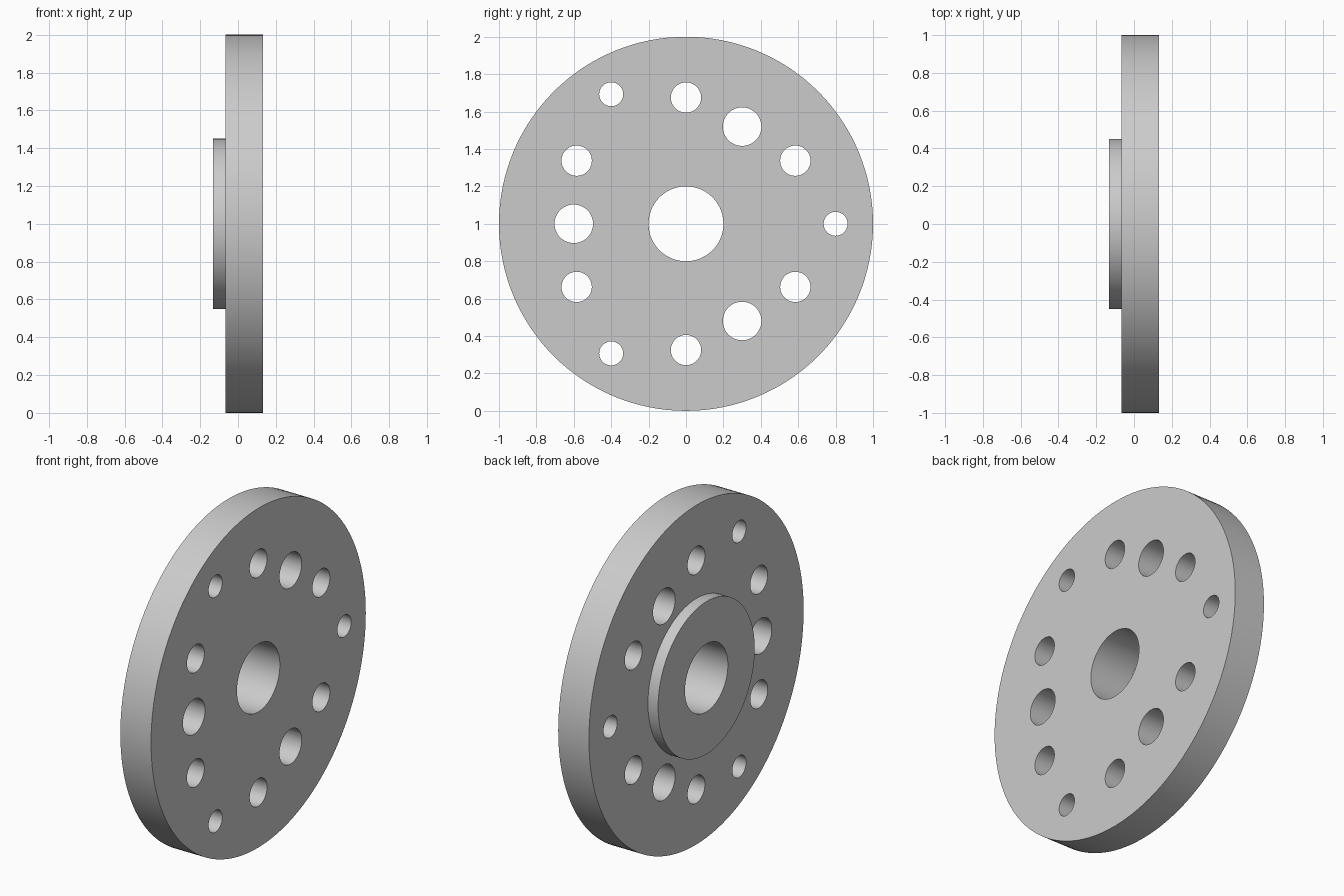
import bpy, bmesh
from math import radians, cos, sin, tau
from mathutils import Matrix, Vector

cube = bpy.data.objects.get("Cube")
if cube:
    bpy.data.objects.remove(cube, do_unlink=True)

# Main sizes: the wheel axis runs along x at height 1
X_BOSS, X_STEP, X_FACE = -0.133, -0.067, 0.133
R_BORE, R_BOSS, R_RIM = 0.2, 0.45, 1.0
CENTRE = Vector((0, 0, 1))

grey = bpy.data.materials.new("light_grey")
grey.use_nodes = True
colour = (0.6, 0.6, 0.6, 1)
grey.diffuse_color = colour
grey.node_tree.nodes["Principled BSDF"].inputs["Base Color"].default_value = colour


def make_object(name, bm):
    bmesh.ops.recalc_face_normals(bm, faces=bm.faces)
    mesh = bpy.data.meshes.new(name)
    bm.to_mesh(mesh)
    bm.free()
    mesh.materials.append(grey)
    obj = bpy.data.objects.new(name, mesh)
    bpy.context.collection.objects.link(obj)
    return obj


# Disc with raised boss and centre bore, turned from one profile
profile = [(X_BOSS, R_BORE), (X_BOSS, R_BOSS), (X_STEP, R_BOSS),
           (X_STEP, R_RIM), (X_FACE, R_RIM), (X_FACE, R_BORE)]
bm = bmesh.new()
ring = [bm.verts.new(CENTRE + Vector((x, 0, r))) for x, r in profile]
edges = [bm.edges.new((ring[i - 1], ring[i])) for i in range(len(ring))]
bmesh.ops.spin(bm, geom=ring + edges, cent=CENTRE, axis=(1, 0, 0),
               angle=tau, steps=128, use_merge=True)
bmesh.ops.remove_doubles(bm, verts=bm.verts, dist=1e-5)
disc = make_object("drilled_disc", bm)

# Drilled holes: (circle radius, hole radius, first angle, count)
patterns = [(0.6, 0.103, 60, 3), (0.675, 0.081, 30, 6), (0.8, 0.064, 0, 3)]
bm = bmesh.new()
for circle, hole, start, count in patterns:
    for i in range(count):
        a = radians(start) + tau * i / count
        place = Matrix.Translation(CENTRE + Vector((0, cos(a), sin(a))) * circle)
        bmesh.ops.create_cone(bm, cap_ends=True, segments=48, radius1=hole,
                              radius2=hole, depth=1,
                              matrix=place @ Matrix.Rotation(tau / 4, 4, "Y"))
drills = make_object("hole_cutter", bm)
drills.hide_render = True

cut = disc.modifiers.new("holes", "BOOLEAN")
cut.operation = "DIFFERENCE"
cut.solver = "EXACT"
cut.object = drills

bpy.ops.object.select_all(action="DESELECT")
disc.select_set(True)
bpy.context.view_layer.objects.active = disc
bpy.ops.object.modifier_apply(modifier=cut.name)
bpy.data.objects.remove(drills, do_unlink=True)
bpy.ops.object.shade_smooth_by_angle(angle=radians(30))
